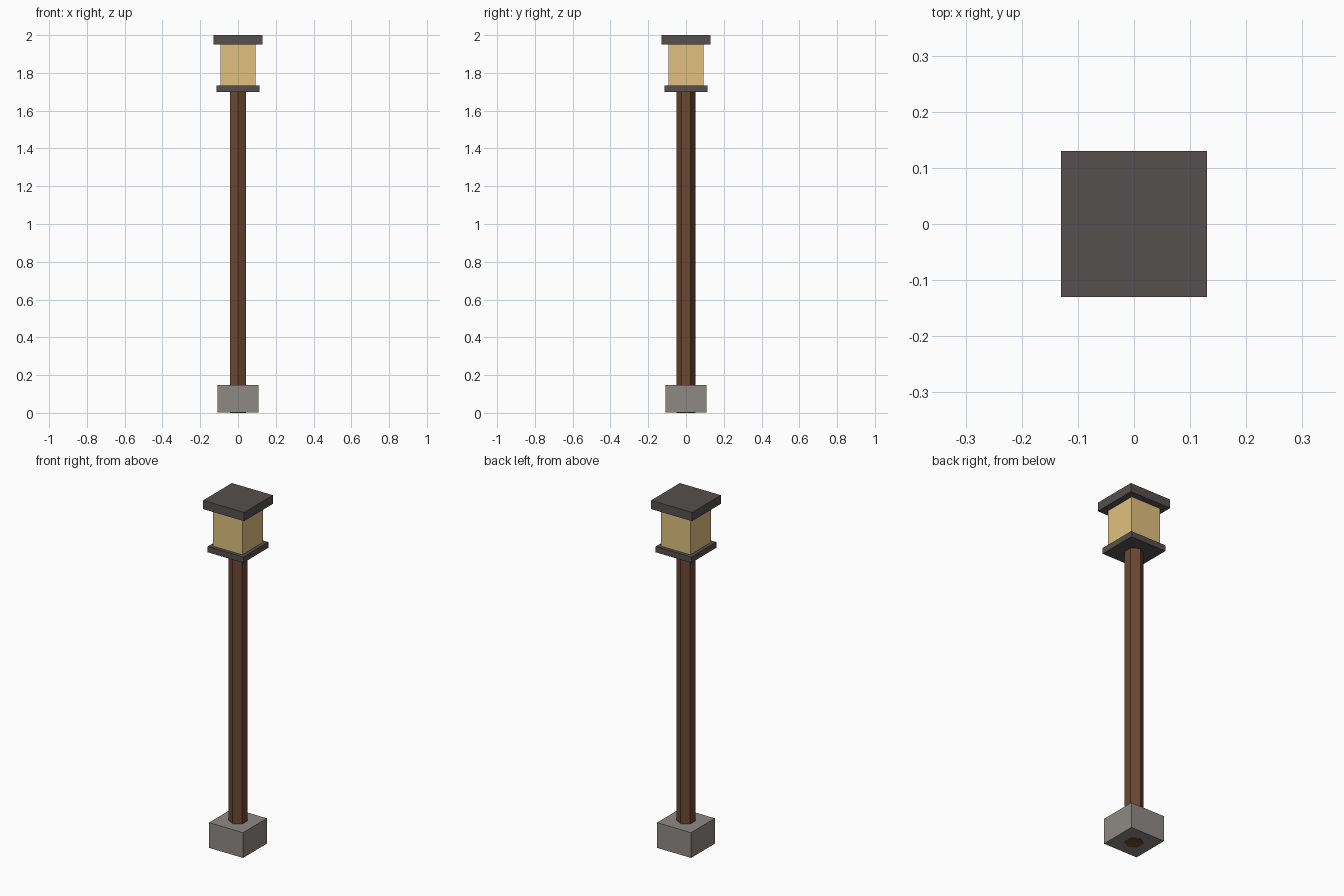
import bpy

if "Cube" in bpy.data.objects:
    bpy.data.objects.remove(bpy.data.objects["Cube"])


def material(name, rgb):
    m = bpy.data.materials.new(name)
    m.diffuse_color = (*rgb, 1)
    m.use_nodes = True
    m.node_tree.nodes["Principled BSDF"].inputs["Base Color"].default_value = m.diffuse_color
    return m


def block(name, half, z0, z1, mat):
    bpy.ops.mesh.primitive_cube_add(size=1, location=(0, 0, (z0 + z1) / 2))
    ob = bpy.context.object
    ob.name = name
    ob.scale = (2 * half, 2 * half, z1 - z0)
    bpy.ops.object.transform_apply(location=False, rotation=False, scale=True)
    ob.data.materials.append(mat)
    return ob


stone = material("stone", (0.27, 0.25, 0.23))
wood = material("wood", (0.15, 0.065, 0.03))
iron = material("dark_metal", (0.09, 0.08, 0.08))
glow = material("lamp_glass", (0.75, 0.53, 0.21))

# Stone footing
block("base", 0.108, 0.003, 0.148, stone)

# Hexagonal post running through the footing
bpy.ops.mesh.primitive_cylinder_add(vertices=6, radius=0.05, depth=1.7,
                                    location=(0, 0, 0.85))
post = bpy.context.object
post.name = "post"
post.data.materials.append(wood)

# Lantern: tray, glass body and flat cap
block("lantern_tray", 0.113, 1.70, 1.733, iron)
block("lantern_glass", 0.093, 1.733, 1.95, glow)
block("lantern_cap", 0.13, 1.95, 2.0, iron)
